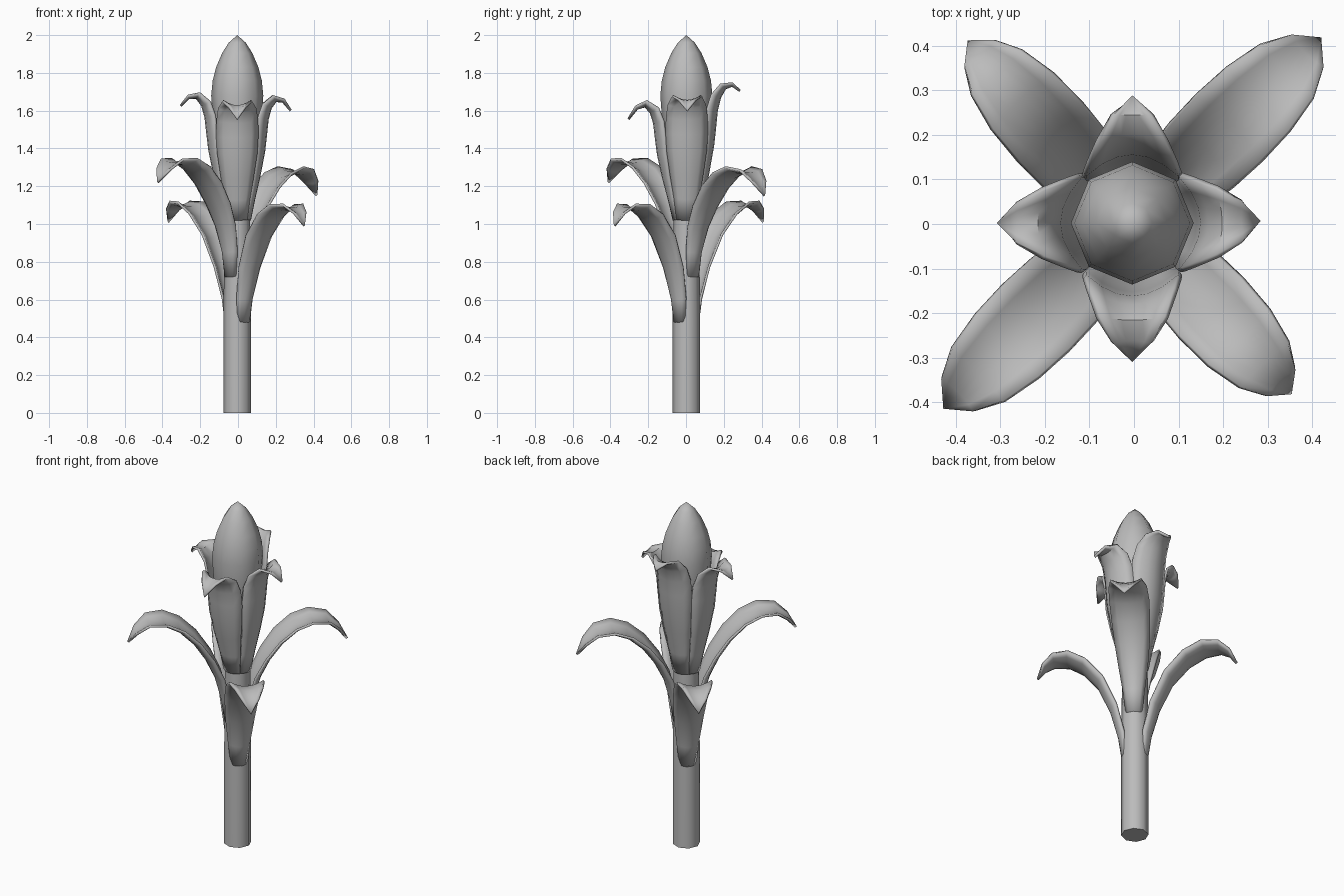
import bpy
import bmesh
from math import sin, cos, pi, radians
from mathutils import Vector

cube = bpy.data.objects.get("Cube")
if cube:
    bpy.data.objects.remove(cube)

grey = bpy.data.materials.new("soft_grey")
grey.use_nodes = True
colour = (0.5, 0.5, 0.5, 1)
grey.diffuse_color = colour
grey.node_tree.nodes["Principled BSDF"].inputs["Base Color"].default_value = colour

CENTRE = Vector((-0.004, 0.002, 0))


def finish(name, bm, thickness=0, angle=50):
    """Turn a bmesh into a smooth-shaded object, with optional thickness."""
    bmesh.ops.remove_doubles(bm, verts=bm.verts, dist=0.0005)
    bmesh.ops.recalc_face_normals(bm, faces=bm.faces)
    mesh = bpy.data.meshes.new(name)
    bm.to_mesh(mesh)
    bm.free()
    mesh.materials.append(grey)
    obj = bpy.data.objects.new(name, mesh)
    bpy.context.collection.objects.link(obj)
    if thickness:
        solid = obj.modifiers.new("thickness", 'SOLIDIFY')
        solid.thickness = thickness
        solid.offset = 0
    bpy.ops.object.select_all(action='DESELECT')
    obj.select_set(True)
    bpy.context.view_layer.objects.active = obj
    bpy.ops.object.shade_smooth_by_angle(angle=radians(angle))
    return obj


def skin(bm, rows, closed=False):
    """Bridge neighbouring rows of points with quads."""
    grid = [[bm.verts.new(p) for p in row] for row in rows]
    n = len(grid[0])
    for a, b in zip(grid, grid[1:]):
        for i in range(n if closed else n - 1):
            j = (i + 1) % n
            bm.faces.new((a[i], a[j], b[j], b[i]))
    return grid


def lathe(name, profile, sides=8):
    """Revolve (radius, height) points around the stalk axis."""
    bm = bmesh.new()
    rows = [[CENTRE + Vector((r * cos(2 * pi * i / sides), r * sin(2 * pi * i / sides), z))
             for i in range(sides)] for r, z in profile]
    grid = skin(bm, rows, closed=True)
    bm.faces.new(grid[0])
    return finish(name, bm)


def blade(name, azimuth, rib, reach, droop, base_z, across=6):
    """Cupped leaf: rib rows are (radius, height, half width, cup depth)."""
    a = radians(azimuth)
    out, side = Vector((cos(a), sin(a), 0)), Vector((-sin(a), cos(a), 0))
    start, end = rib[0][0], rib[-1][0]
    spine = []
    for r, z, w, c in rib:
        k = (r - start) / (end - start)
        spine.append((start + (r - start) * reach, z + base_z + droop * k, w, c))
    rows = []
    for i, (r, z, w, c) in enumerate(spine):
        lo, hi = spine[max(i - 1, 0)], spine[min(i + 1, len(spine) - 1)]
        inward = (out * (lo[1] - hi[1]) + Vector((0, 0, hi[0] - lo[0]))).normalized()
        mid = CENTRE + out * r + Vector((0, 0, z))
        rows.append([mid + side * w * t + inward * c * t * t
                     for t in (2 * j / across - 1 for j in range(across + 1))])
    bm = bmesh.new()
    skin(bm, rows)
    return finish(name, bm, 0.013)


# Stalk and flower bud
lathe("stem", [(0.073, 0), (0.073, 0.5), (0.07, 0.8), (0.068, 1.12)])
lathe("bud", [(0.06, 1.05), (0.1, 1.38), (0.128, 1.54), (0.138, 1.68), (0.13, 1.76),
              (0.112, 1.83), (0.08, 1.905), (0.045, 1.96), (0, 2)])

# Lower and upper stalk leaves
LOWER = [(0.066, 0.48, 0.04, 0.02), (0.083, 0.6, 0.055, 0.032), (0.125, 0.76, 0.075, 0.036),
         (0.195, 0.92, 0.091, 0.036), (0.28, 1.025, 0.097, 0.032), (0.36, 1.075, 0.093, 0.028),
         (0.43, 1.08, 0.075, 0.022), (0.48, 1.05, 0.045, 0.012), (0.52, 0.99, 0, 0)]
UPPER = [(0.066, 0.72, 0.04, 0.02), (0.083, 0.85, 0.055, 0.032), (0.118, 0.98, 0.075, 0.036),
         (0.17, 1.09, 0.09, 0.036), (0.24, 1.195, 0.1, 0.035), (0.32, 1.275, 0.104, 0.032),
         (0.4, 1.317, 0.1, 0.028), (0.48, 1.32, 0.084, 0.022), (0.54, 1.28, 0.053, 0.012),
         (0.59, 1.22, 0, 0)]
blade("lower_leaf_front", -47, LOWER, 1.0, 0, 0)
blade("lower_leaf_back", 132, LOWER, 1.06, 0.02, 0)
blade("upper_leaf_front", 224.5, UPPER, 1.0, 0, 0)
blade("upper_leaf_back", 44.5, UPPER, 1.0, -0.07, 0)

# Petals that join into a cup around the bud
PETAL = [(0.066, 1.02, 0.05, 0.018), (0.09, 1.13, 0.064, 0.026), (0.12, 1.25, 0.084, 0.034),
         (0.147, 1.38, 0.103, 0.044), (0.158, 1.47, 0.108, 0.05), (0.167, 1.55, 0.107, 0.05),
         (0.185, 1.61, 0.098, 0.045), (0.215, 1.645, 0.077, 0.03), (0.255, 1.64, 0.045, 0.012),
         (0.3, 1.59, 0, 0)]
for name, azimuth, reach, droop in (("right", 180, 1.0, 0.035), ("left", 1, 0.93, 0.01),
                                    ("front", 270, 1.03, -0.035), ("back", 90, 0.93, 0.115)):
    blade("petal_" + name, azimuth, PETAL, reach, droop, 0)
